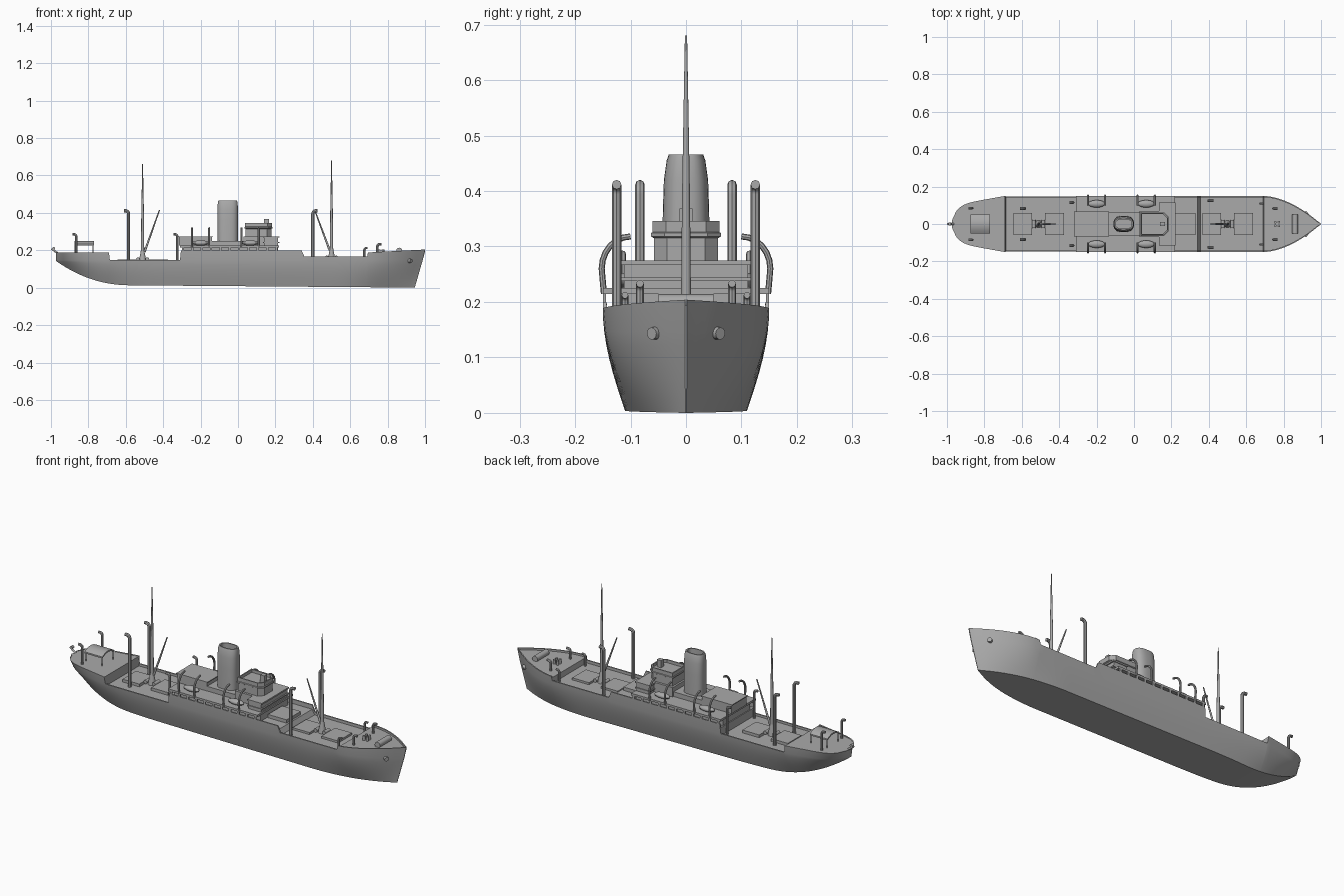
import bpy, bmesh, math
from mathutils import Vector

if "Cube" in bpy.data.objects:
    bpy.data.objects.remove(bpy.data.objects["Cube"])

GREY = (0.4, 0.4, 0.4, 1)
MAIN_DECK, POOP, BOAT_DECK, HOUSE_TOP = 0.14, 0.185, 0.225, 0.275
SIDES = (-1, 1)

grey = bpy.data.materials.new("ship_grey")
grey.use_nodes = True
grey.diffuse_color = GREY
grey.node_tree.nodes["Principled BSDF"].inputs["Base Color"].default_value = GREY


def link(name, mesh):
    mesh.materials.clear()
    mesh.materials.append(grey)
    mesh.shade_smooth()
    mesh.set_sharp_from_angle(angle=math.radians(32))
    part = bpy.data.objects.new(name, mesh)
    bpy.context.collection.objects.link(part)


def finish(name, bm):
    bmesh.ops.recalc_face_normals(bm, faces=bm.faces)
    mesh = bpy.data.meshes.new(name)
    bm.to_mesh(mesh)
    bm.free()
    link(name, mesh)


def loft(name, rings):
    """Skin a row of closed cross-sections and cap both ends."""
    bm = bmesh.new()
    loops = [[bm.verts.new(point) for point in ring] for ring in rings]
    for near, far in zip(loops, loops[1:]):
        for i in range(len(near)):
            bm.faces.new((near[i - 1], near[i], far[i], far[i - 1]))
    bm.faces.new(loops[0])
    bm.faces.new(loops[-1])
    finish(name, bm)


def level(outline, z):
    return [(x, y, z) for x, y in outline]


def box(name, back, front, half_width, bottom, top, y=0):
    left, right = y + half_width, y - half_width
    outline = [(back, right), (front, right), (front, left), (back, left)]
    loft(name, [level(outline, bottom), level(outline, top)])


def rod(name, start, end, radius, end_radius):
    start, end = Vector(start), Vector(end)
    span = end - start
    bm = bmesh.new()
    bmesh.ops.create_cone(bm, cap_ends=True, segments=12, radius1=radius,
                          radius2=end_radius, depth=span.length)
    bm.transform(span.to_track_quat("Z", "Y").to_matrix().to_4x4())
    bmesh.ops.translate(bm, vec=(start + end) / 2, verts=bm.verts)
    finish(name, bm)


def tube(name, points, radius):
    """Round bent pipe through the points."""
    curve = bpy.data.curves.new(name, "CURVE")
    curve.dimensions = "3D"
    curve.bevel_depth = radius
    curve.bevel_resolution = 2
    curve.use_fill_caps = True
    line = curve.splines.new("POLY")
    line.points.add(len(points) - 1)
    for knot, point in zip(line.points, points):
        knot.co = (*point, 1)
    path = bpy.data.objects.new(name, curve)
    bpy.context.collection.objects.link(path)
    mesh = bpy.data.meshes.new_from_object(path)
    bpy.data.objects.remove(path)
    link(name, mesh)


def quarter_turn(steps=6):
    return [math.pi / 2 * i / steps for i in range(steps + 1)]


def vent(name, x, y, bottom, top, radius, way):
    bend = 2 * radius
    neck = top - bend - radius
    arc = [(x + way * bend * (1 - math.cos(a)), y, neck + bend * math.sin(a))
           for a in quarter_turn()]
    mouth = (x + way * (bend + radius), y, top - radius)
    tube(name, [(x, y, bottom)] + arc + [mouth], radius)


def hull_section(x, rail, depth):
    """Closed section with a curved side and a bulwark around a sunken deck."""
    bow = max(0, (x - 0.69) / 0.31)
    stern = min(1, max(0, (-0.69 - x) / 0.28))
    deck_half = 0.15 * (1 - bow ** 1.8) * (1 - stern / 3) * math.sqrt(1 - stern ** 8)
    deck_half = max(deck_half, 0.002 + 0.02 * stern)
    bow_taper = max(0, (x - 0.5) / 0.5)
    stern_taper = max(0, (-0.3 - x) / 0.67)
    keel_half = max(0.001, 0.11 * (1 - bow_taper ** 2) - 0.095 * stern_taper ** 3)
    rise = max(0, (-0.57 - x) / 0.4)
    keel = 0.008 * (1 - x) + 0.125 * rise ** 2.2
    rail += 0.016 * bow
    rake = 0.055 * bow ** 1.5
    heights = [keel + (0.146 - keel) * i / 6 for i in range(7)] + [rail]
    half = []
    for z in heights:
        t = min(1, (z - keel) / (0.19 - keel))
        width = keel_half + (deck_half - keel_half) * math.sin(t * math.pi / 2)
        half.append((x - rake * (1 - t), width, z))
    inner = max(half[-1][1] - 0.007, 0.0005)
    half += [(x, inner, rail), (x, inner, rail - depth)]
    return half + [(px, -py, pz) for px, py, pz in reversed(half)]


# Hull zones from stern to bow: start, end, rail height, bulwark depth
zones = [(-0.972, -0.69, 0.187, 0.002), (-0.685, -0.31, 0.149, 0.012),
         (-0.305, 0.34, 0.2, 0.023), (0.355, 0.69, 0.166, 0.015), (0.695, 1, 0.188, 0.01)]
STEPS = 14
loft("hull", [hull_section(start + (end - start) * i / STEPS, rail, depth)
              for start, end, rail, depth in zones for i in range(STEPS + 1)])

# Midship deckhouses and boat deck
box("lower_house", -0.3, 0.215, 0.115, 0.17, BOAT_DECK)
box("boat_deck", -0.31, 0.22, 0.15, 0.214, BOAT_DECK)
box("aft_house", -0.315, -0.14, 0.063, BOAT_DECK, HOUSE_TOP)
box("aft_house_roof", -0.32, -0.135, 0.067, 0.27, HOUSE_TOP)
box("engine_casing", -0.14, 0.04, 0.062, BOAT_DECK, 0.25)
box("bridge_house", 0.03, 0.14, 0.07, BOAT_DECK, HOUSE_TOP)
box("bridge_front", 0.14, 0.215, 0.112, BOAT_DECK, HOUSE_TOP)
box("bridge_front_roof", 0.135, 0.222, 0.116, 0.267, HOUSE_TOP)
box("bridge_ledge", 0.135, 0.222, 0.116, 0.238, 0.244)
box("stair_house", 0.22, 0.33, 0.06, 0.17, 0.195)
for i in range(11):
    x = -0.3 + i * 0.05
    for side in SIDES:
        box("deck_post", x, x + 0.012, 0.003, 0.198, BOAT_DECK - 0.005, side * 0.147)


def bridge_outline(grow):
    back, front, chamfer, half = 0.04 - grow, 0.18 + grow, 0.024, 0.058 + grow
    right = [(back, -half), (front - chamfer, -half), (front, chamfer - half)]
    return right + [(x, -y) for x, y in reversed(right)]


# Wheelhouse with a flared, walled top
wheelhouse = [(0, 0.27), (0, 0.315), (0.005, 0.318), (0.005, 0.324), (0.002, 0.326),
              (0.002, 0.346), (-0.004, 0.346), (-0.004, 0.33)]
loft("wheelhouse", [level(bridge_outline(grow), z) for grow, z in wheelhouse])
box("compass_stand", 0.14, 0.165, 0.012, 0.325, 0.368)


def funnel_outline(length, width):
    angles = [math.tau * (i + 0.5) / 32 for i in range(32)]
    return [(length * math.copysign(abs(math.cos(a)) ** 0.75, math.cos(a)) - 0.055,
             width * math.copysign(abs(math.sin(a)) ** 0.75, math.sin(a))) for a in angles]


# Funnel: rounded oblong with a hollow mouth
funnel = [(0.055, 0.043, 0.245), (0.055, 0.042, 0.36), (0.055, 0.04, 0.42),
          (0.053, 0.035, 0.455), (0.05, 0.031, 0.466), (0.043, 0.025, 0.466),
          (0.043, 0.025, 0.43)]
loft("funnel", [level(funnel_outline(length, width), z) for length, width, z in funnel])

# Lifeboats and curved davits
for side in SIDES:
    for x in (-0.2, 0.065):
        bm = bmesh.new()
        bmesh.ops.create_uvsphere(bm, u_segments=16, v_segments=8, radius=1)
        bmesh.ops.scale(bm, vec=(0.046, 0.02, 0.014), verts=bm.verts)
        bmesh.ops.translate(bm, vec=(x, side * 0.108, 0.239), verts=bm.verts)
        finish("lifeboat", bm)
        for end in SIDES:
            post = x + end * 0.046
            arc = [(post, side * (0.1 + 0.052 * math.cos(a)), 0.26 + 0.058 * math.sin(a))
                   for a in quarter_turn()]
            tube("davit", [(post, side * 0.148, 0.215)] + arc, 0.0055)

# Masts, booms, hatches and deck winches
for x, foot, head, way in ((-0.51, MAIN_DECK, 0.66, 1), (0.5, 0.15, 0.68, -1)):
    rod("mast", (x, 0, foot), (x, 0, 0.4), 0.0095, 0.007)
    rod("topmast", (x, 0, 0.4), (x, 0, head), 0.007, 0.002)
    rod("mast_foot", (x, 0, foot), (x, 0, foot + 0.06), 0.02, 0.009)
    rod("boom", (x + way * 0.01, 0, foot + 0.05), (x + way * 0.09, 0, 0.415), 0.006, 0.003)
    for side in SIDES:
        middle, drum = x + side * 0.085, x + side * 0.025
        lid = foot + 0.012
        box("hatch", middle - 0.05, middle + 0.05, 0.058, foot - 0.005, lid)
        rod("winch", (drum, -0.022, lid), (drum, 0.022, lid), 0.01, 0.01)

# Ventilators
for side in SIDES:
    vent("forward_tall_vent", 0.4, side * 0.125, MAIN_DECK, 0.42, 0.0085, 1)
    vent("aft_tall_vent", -0.585, side * 0.083, MAIN_DECK - 0.005, 0.42, 0.0085, -1)
    vent("midship_vent", -0.325, side * 0.115, MAIN_DECK - 0.005, 0.293, 0.007, -1)
    vent("stern_vent", -0.865, side * 0.085, POOP - 0.005, 0.293, 0.007, -1)
    vent("bow_vent", 0.745, side * 0.083, POOP - 0.01, 0.24, 0.007, 1)
    vent("short_vent", 0.675, side * 0.11, MAIN_DECK, 0.218, 0.006, 1)

# Arched stern shelter on posts
arch = [(i * 0.01, 0.25 - 0.016 * (i / 5) ** 2) for i in range(-5, 6)]
shell = arch + [(y, z - 0.008) for y, z in reversed(arch)]
loft("shelter_roof", [[(x, y, z) for y, z in shell] for x in (-0.875, -0.77)])
for x in (-0.87, -0.775):
    for side in SIDES:
        y = side * 0.046
        rod("shelter_post", (x, y, POOP - 0.005), (x, y, 0.234), 0.003, 0.003)

# Bow and stern fittings
rod("anchor_windlass", (0.862, -0.05, 0.198), (0.862, 0.05, 0.198), 0.016, 0.016)
rod("stern_bracket", (-0.965, 0, POOP), (-0.997, 0, 0.208), 0.006, 0.004)
rod("stern_light", (-0.985, -0.008, 0.21), (-0.985, 0.008, 0.21), 0.008, 0.008)
for side in SIDES:
    for x in (0.755, 0.775):
        rod("bollard", (x, side * 0.01, POOP - 0.008), (x, side * 0.01, 0.205), 0.007, 0.007)
    rod("anchor_pipe", (0.905, side * 0.045, 0.145), (0.926, side * 0.062, 0.143), 0.013, 0.011)
